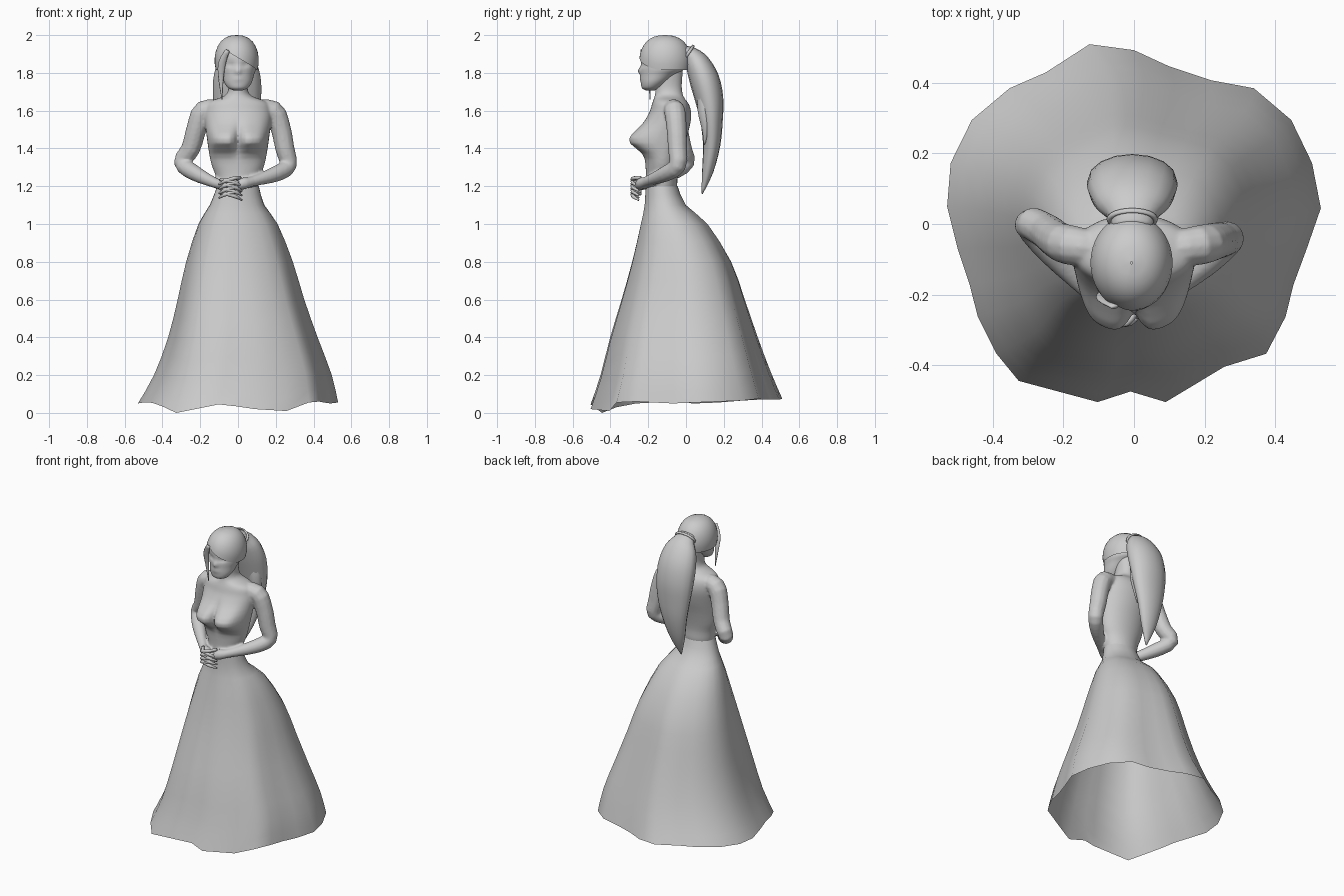
import bpy, bmesh
from math import sin, cos, pi, exp, acos, atan2
from mathutils import Vector


def smooth(rows, k):
    """Catmull-Rom resampling of key rows."""
    out = []
    for i in range(len(rows) - 1):
        p = [rows[max(0, min(len(rows) - 1, i + d))] for d in (-1, 0, 1, 2)]
        for s in range(k):
            t = s / k
            out.append([0.5 * (2 * b + (c - a) * t + (2 * a - 5 * b + 4 * c - d) * t * t
                               + (3 * b - a - 3 * c + d) * t ** 3) for a, b, c, d in zip(*p)])
    return out + [list(rows[-1])]


def skin(name, rings, caps=True):
    """Bridge closed rings of points into one smooth object."""
    bm = bmesh.new()
    vs = [[bm.verts.new(p) for p in r] for r in rings]
    n = len(vs[0])
    for a, b in zip(vs, vs[1:]):
        for i in range(n):
            j = (i + 1) % n
            bm.faces.new((a[i], a[j], b[j], b[i]))
    if caps:
        bm.faces.new(vs[0])
        bm.faces.new(vs[-1])
    bmesh.ops.recalc_face_normals(bm, faces=bm.faces)
    me = bpy.data.meshes.new(name)
    bm.to_mesh(me)
    bm.free()
    me.polygons.foreach_set("use_smooth", [True] * len(me.polygons))
    ob = bpy.data.objects.new(name, me)
    bpy.context.collection.objects.link(ob)
    return ob


def loft(name, rows, n, shape):
    """Horizontal ellipses from rows of (z, front y, back y, half width)."""
    rings = []
    for z, yf, yb, hx in rows:
        ring = []
        for i in range(n):
            a = 2 * pi * i / n
            p = Vector((hx * cos(a), (yf + yb) / 2 + (yb - yf) / 2 * sin(a), z))
            if sin(a) < 0:
                p.y -= shape(p.x, z)
            ring.append(p)
        rings.append(ring)
    return skin(name, rings)


def tube(name, pts, n=10, ref=(1, 0, 0), k=3):
    """Tapered tube along rows of (x, y, z, width radius, depth radius)."""
    rows = smooth(pts, k)
    rings = []
    for i, r in enumerate(rows):
        t = (Vector(rows[min(i + 1, len(rows) - 1)][:3]) - Vector(rows[max(i - 1, 0)][:3])).normalized()
        u = Vector(ref)
        u = (u - t * u.dot(t)).normalized()
        v = t.cross(u)
        rings.append([Vector(r[:3]) + u * r[3] * cos(2 * pi * j / n) + v * r[4] * sin(2 * pi * j / n)
                      for j in range(n)])
    return skin(name, rings)


def bump(d, s, p=2):
    return exp(-abs(d / s) ** p)


# Skirt: irregular hem outline blended up into the waist ellipse
hem = [(-.126, .51, .075), (0, .493, .07), (.10, .447, .07), (.217, .408, .07), (.34, .385, .075),
       (.446, .295, .065), (.505, .173, .06), (.53, .045, .055), (.49, -.07, .05), (.452, -.173, .055),
       (.43, -.263, .06), (.375, -.368, .055), (.256, -.405, .01), (.09, -.505, .02), (-.01, -.475, .035),
       (-.103, -.505, .045), (-.327, -.445, 0), (-.39, -.368, .03), (-.443, -.263, .05), (-.466, -.173, .055),
       (-.50, -.07, .055), (-.53, .05, .05), (-.52, .173, .055), (-.46, .295, .065), (-.353, .385, .07),
       (-.25, .43, .07)]
levels = smooth([(1.2, -.215, -.044, -.111, .111), (1.1, -.22, 0, -.15, .14), (1, -.24, .115, -.21, .21),
                 (.8, -.285, .24, -.275, .29), (.6, -.34, .31, -.32, .35), (.4, -.4, .375, -.37, .42),
                 (.2, -.452, .445, -.445, .495), (.05, -.505, .505, -.53, .53)], 2)
rings = []
for z, yf, yb, xl, xr in levels:
    t = ((1.2 - z) / 1.15) ** 0.6
    ring = []
    for hx, hy, hz in hem:
        a = atan2(hy / .505, hx / .53)
        fold = 1 + .06 * sin(pi * t * t) * (bump(a + 2.3, .4) + .7 * bump(a - .75, .4))
        ux = (cos(a) * (1 - t) + hx / .53 * t) * fold
        uy = (sin(a) * (1 - t) + hy / .505 * t) * fold
        ring.append(((xl + xr) / 2 + (xr - xl) / 2 * ux, (yf + yb) / 2 + (yb - yf) / 2 * uy,
                     z + (hz - .05) * t ** 4))
    rings.append(ring)
skin("skirt", rings, caps=False)

# Torso and neck
torso = smooth([(1.165, -.205, -.06, .10), (1.2, -.213, -.047, .109), (1.26, -.212, -.045, .12),
                (1.32, -.215, -.035, .142), (1.40, -.22, -.015, .157), (1.48, -.225, .01, .168),
                (1.55, -.21, .026, .176), (1.60, -.19, .026, .175), (1.635, -.18, .015, .165),
                (1.655, -.173, 0, .135), (1.67, -.168, -.01, .09), (1.69, -.163, -.018, .06),
                (1.73, -.163, -.022, .05), (1.80, -.165, -.018, .055), (1.85, -.165, -.015, .06)], 3)


def bust(x, z):
    return .088 * bump(abs(x) - .082, .078, 4) * bump(z - 1.44, .075 if z > 1.44 else .055)


body = [loft("upper_body", torso, 48, bust)]

# Arms folded in front of the waist
arms = {
    "left_arm": [(-.08, -.075, 1.605, .05), (-.18, -.06, 1.598, .057), (-.218, -.045, 1.51, .054),
                 (-.25, -.02, 1.40, .051), (-.295, .0, 1.325, .046), (-.23, -.08, 1.27, .042),
                 (-.115, -.2, 1.215, .027), (-.07, -.235, 1.21, .032), (-.03, -.25, 1.2, .022)],
    "right_arm": [(.08, -.075, 1.605, .05), (.185, -.06, 1.598, .057), (.225, -.05, 1.51, .054),
                  (.248, -.045, 1.40, .051), (.265, -.045, 1.31, .046), (.2, -.11, 1.265, .042),
                  (.075, -.21, 1.225, .027), (.03, -.235, 1.215, .032), (-.02, -.25, 1.2, .022)]}
body += [tube(name, [p + (p[3],) for p in pts], 12, ref=(0, 1, 0)) for name, pts in arms.items()]

# Fuse arms and torso into one soft surface
bpy.ops.object.select_all(action='DESELECT')
for ob in body:
    ob.select_set(True)
bpy.context.view_layer.objects.active = body[0]
bpy.ops.object.join()
rm = body[0].modifiers.new("fuse", 'REMESH')
rm.mode, rm.voxel_size, rm.use_smooth_shade = 'VOXEL', .007, True
sm = body[0].modifiers.new("soften", 'SMOOTH')
sm.factor, sm.iterations = .5, 6


# Head and face
def features(x, z):
    return (.015 * bump(x, .013) * bump(z - 1.81, .02) + .005 * bump(x, .025) * bump(z - 1.768, .012)
            - .012 * bump(abs(x) - .038, .02) * bump(z - 1.843, .014))


loft("head", smooth([(1.708, -.215, -.165, .025), (1.72, -.233, -.14, .052), (1.75, -.239, -.10, .073),
                     (1.79, -.239, -.05, .085), (1.815, -.239, -.015, .094), (1.84, -.238, -.005, .096),
                     (1.9, -.232, 0, .095), (1.95, -.20, -.04, .065)], 4), 40, features)

# Hair cap with a side-swept fringe
rings = []
for s in range(9):
    ring = []
    for i in range(40):
        a = 2 * pi * i / 40
        x, low = .117 * cos(a), 1.815
        if sin(a) < -.4:
            low = 1.91 - (.085 * (x + .045) / .145 if x > -.045 else .095 * (-.045 - x) / .06)
            low = max(low, 1.815)
        p = max(.01, s / 8 * acos((low - 1.865) / .135))
        w = sin(p) ** .8
        ring.append((-.007 + .117 * w * cos(a), -.11 + .137 * w * sin(a), 1.865 + .135 * cos(p)))
    rings.append(ring)
skin("hair_cap", rings, caps=False)

# Loose strand beside the face
tube("face_strand", [(-.055, -.235, 1.92, .012, .006), (-.085, -.215, 1.85, .02, .007),
                     (-.09, -.195, 1.76, .013, .007), (-.084, -.19, 1.66, .002, .002)], 8)

# Ponytail, shorter lock and hair tie
tube("ponytail", [(-.005, -.01, 1.915, .055, .03), (-.005, .025, 1.895, .07, .045), (-.005, .06, 1.85, .105, .065),
                  (-.005, .097, 1.765, .126, .079), (-.005, .123, 1.66, .127, .075), (-.005, .135, 1.55, .115, .06),
                  (-.01, .136, 1.42, .088, .046), (-.018, .115, 1.28, .052, .03),
                  (-.025, .085, 1.16, .004, .004)], 16)
tube("ponytail_lock", [(.05, .10, 1.72, .05, .04), (.06, .10, 1.6, .045, .04), (.06, .105, 1.5, .03, .022),
                       (.055, .097, 1.42, .003, .003)], 10)
bpy.ops.mesh.primitive_torus_add(location=(-.005, .013, 1.905), rotation=(-2.16, 0, 0), major_radius=.065,
                                 minor_radius=.008, major_segments=24, minor_segments=8)
tie = bpy.context.object
tie.name = "hair_tie"
tie.scale.y = .7
bpy.ops.object.shade_smooth()

# Interlaced fingers
for side, label in ((1, "right"), (-1, "left")):
    for i in range(4):
        z = 1.245 - .024 * i - (.011 if side < 0 else 0)
        r = .010
        tube(f"{label}_finger_{i + 1}",
             [(-.04 + side * .05, -.24, z, r, r), (-.04 + side * .02, -.28, z - .003, r, r),
              (-.04 - side * .03, -.278, z - .018, r, r), (-.04 - side * .06, -.25, z - .035, .005, .005)],
             8, ref=(0, 0, 1))
